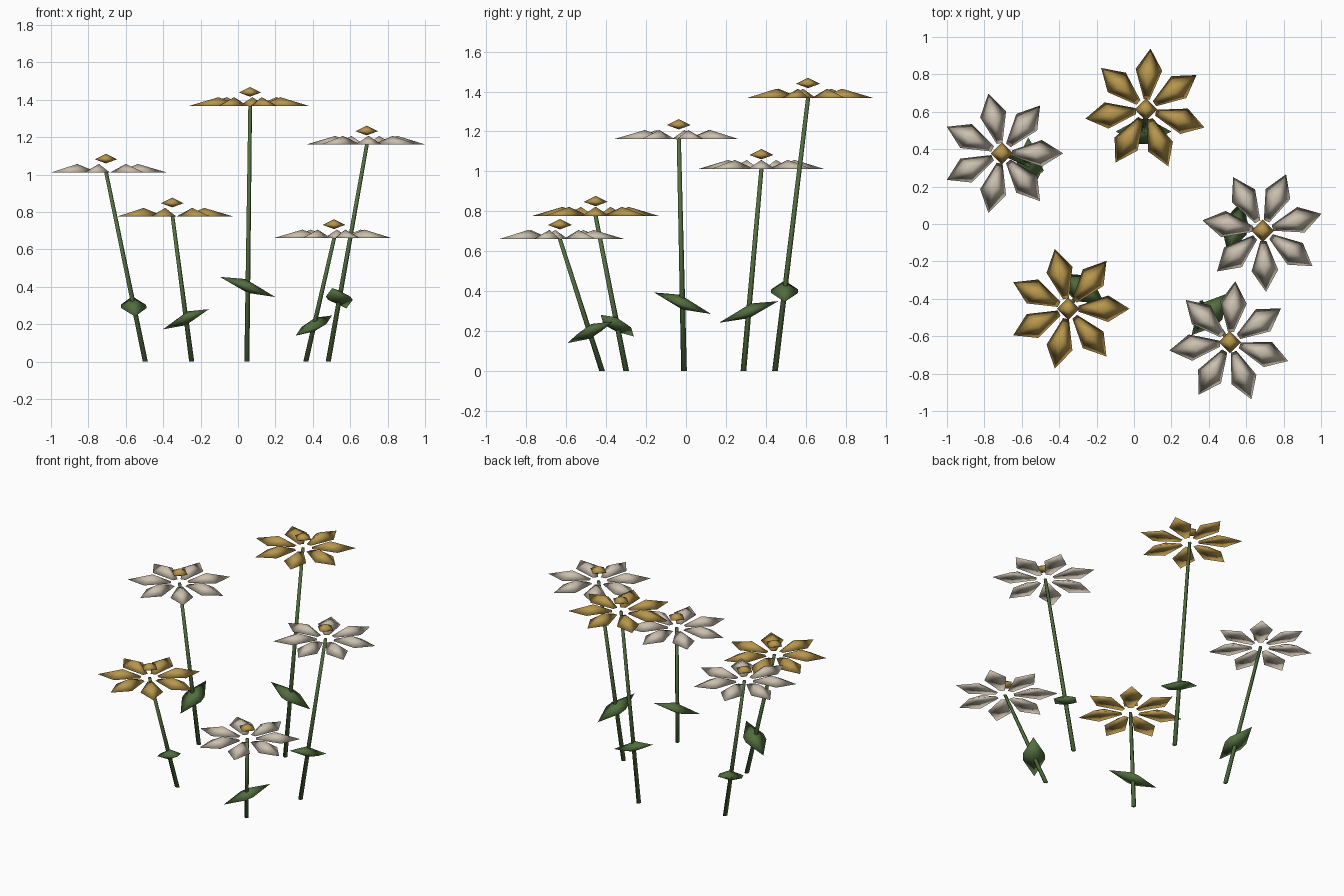
import bpy
from math import cos, sin, radians, tau
from mathutils import Vector, Matrix

if "Cube" in bpy.data.objects:
    bpy.data.objects.remove(bpy.data.objects["Cube"], do_unlink=True)


def make_material(name, colour):
    mat = bpy.data.materials.new(name)
    mat.use_nodes = True
    mat.diffuse_color = (*colour, 1)
    mat.node_tree.nodes["Principled BSDF"].inputs["Base Color"].default_value = (*colour, 1)
    return mat


GREEN = make_material("leaf green", (0.085, 0.155, 0.05))
GOLD = make_material("golden yellow", (0.48, 0.31, 0.075))
CREAM = make_material("cream white", (0.60, 0.53, 0.43))


def make_object(name, verts, faces, mat, matrix=Matrix()):
    mesh = bpy.data.meshes.new(name)
    mesh.from_pydata([matrix @ Vector(v) for v in verts], [], faces)
    mesh.materials.append(mat)
    mesh.shade_smooth()
    obj = bpy.data.objects.new(name, mesh)
    bpy.context.collection.objects.link(obj)
    return obj


def fan_faces(n, start=0):
    """Triangles from a ring of n points to a top and a bottom point."""
    faces = []
    for i in range(n):
        a, b = start + i, start + (i + 1) % n
        faces += [(a, b, start + n), (b, a, start + n + 1)]
    return faces


def bipyramid(name, ring, top, bottom, mat, matrix):
    return make_object(name, ring + [top, bottom], fan_faces(len(ring)), mat, matrix)


def petals(name, head, turn, mat):
    """Seven ridged kite-shaped petals around an open middle."""
    outline = [(0.055, -0.016, 0), (0.213, -0.071, 0), (0.327, 0, 0),
               (0.213, 0.071, 0), (0.055, 0.016, 0),
               (0.17, 0, 0.046), (0.19, 0, 0.004)]
    verts, faces = [], []
    for k in range(7):
        spin = Matrix.Rotation(radians(turn) + tau * k / 7, 4, "Z")
        faces += fan_faces(5, len(verts))
        verts += [spin @ Vector(p) for p in outline]
    return make_object(name, verts, faces, mat, Matrix.Translation(head))


def stem(name, foot, head):
    """Slim five-sided stem, tapering upward."""
    n = 5
    verts = []
    for centre, r in ((foot, 0.015), (head, 0.011)):
        verts += [centre + Vector((r * cos(tau * i / n), r * sin(tau * i / n), 0)) for i in range(n)]
    faces = [(i, (i + 1) % n, (i + 1) % n + n, i + n) for i in range(n)]
    faces += [tuple(reversed(range(n))), tuple(range(n, 2 * n))]
    return make_object(name, verts, faces, GREEN)


def flower(label, foot, head, petal_turn, leaf_turn, petal_mat):
    foot, head = Vector((*foot, 0.0)), Vector(head)
    stem(label + "_stem", foot, head)
    petals(label + "_petals", head, petal_turn, petal_mat)

    # Faceted flower centre above the petals
    r = 0.06
    bipyramid(label + "_centre", [(r, 0, 0), (0, r, 0), (-r, 0, 0), (0, -r, 0)],
              (0, 0, 0.03), (0, 0, -0.022), GOLD,
              Matrix.Translation(head + Vector((0, 0, 0.071))))

    # Drooping leaf threaded on the stem
    place = (Matrix.Translation(foot.lerp(head, 0.292))
             @ Matrix.Rotation(radians(leaf_turn), 4, "Z")
             @ Matrix.Rotation(radians(20), 4, "Y"))
    ring = [(0.158, 0, 0), (0.025, 0.068, 0), (-0.025, 0.068, 0),
            (-0.158, 0, 0), (-0.025, -0.068, 0), (0.025, -0.068, 0)]
    bipyramid(label + "_leaf", ring, (-0.025, 0, 0.036), (0.01, 0, -0.03), GREEN, place)


flower("left_back", (-0.497, 0.288), (-0.706, 0.378, 1.011), 0, -87, CREAM)
flower("left_front", (-0.249, -0.30), (-0.351, -0.453, 0.776), 0, 146, GOLD)
flower("tall_back", (0.046, 0.446), (0.064, 0.612, 1.368), 34.3, 0, GOLD)
flower("right_middle", (0.481, -0.01), (0.688, -0.036, 1.161), 16, 75, CREAM)
flower("right_front", (0.361, -0.421), (0.513, -0.632, 0.66), 33.5, 229, CREAM)
